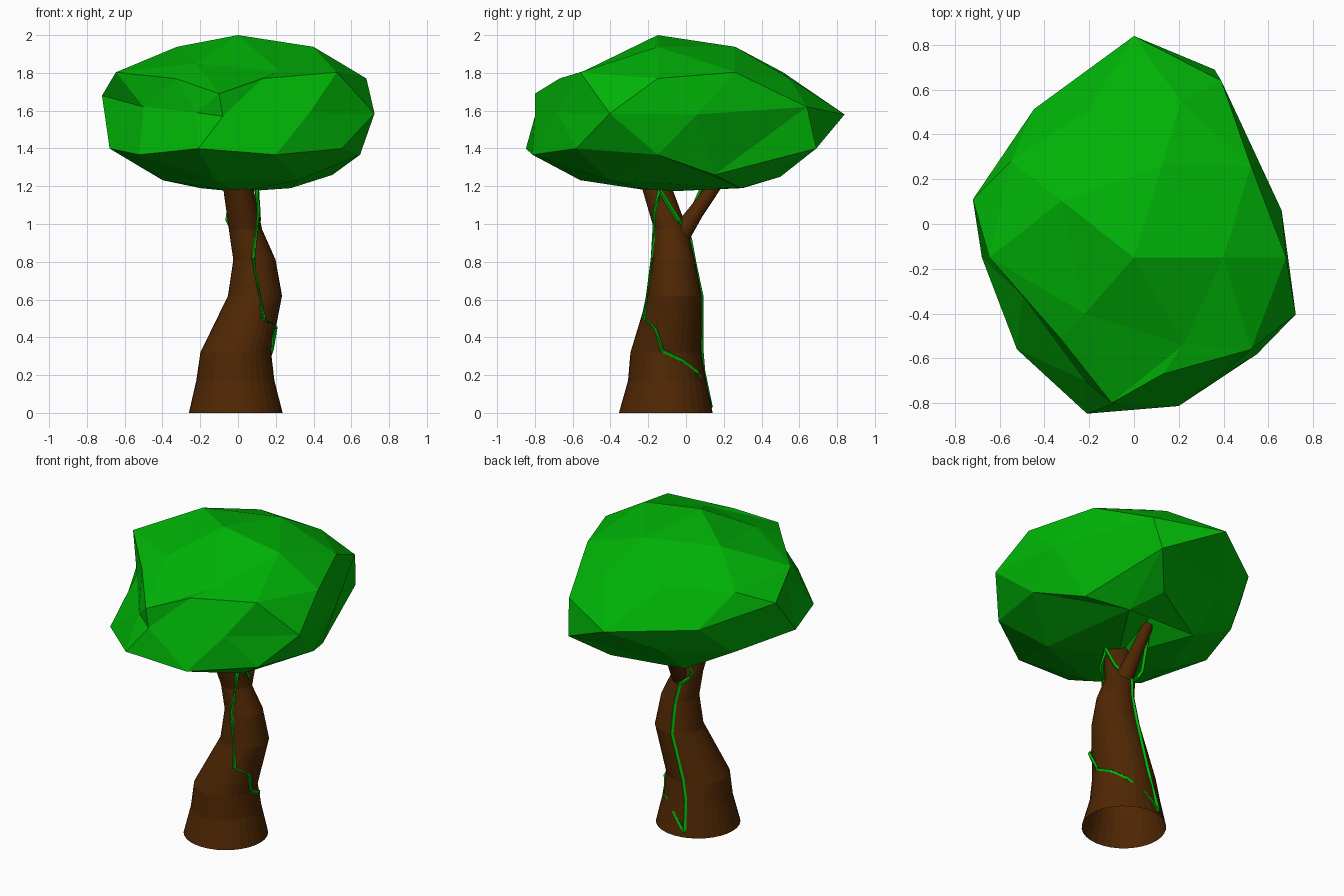
import bpy, bmesh
from math import cos, sin, tau
from mathutils import Vector

if "Cube" in bpy.data.objects:
    bpy.data.objects.remove(bpy.data.objects["Cube"])


def material(name, rgb):
    m = bpy.data.materials.new(name)
    m.diffuse_color = (*rgb, 1)
    m.use_nodes = True
    m.node_tree.nodes["Principled BSDF"].inputs["Base Color"].default_value = m.diffuse_color
    return m


leaf = material("leaf_green", (0.0, 0.45, 0.002))
bark = material("bark_brown", (0.078, 0.02, 0.001))


def finish(bm, name, mat):
    mesh = bpy.data.meshes.new(name)
    bm.to_mesh(mesh)
    bm.free()
    mesh.materials.append(mat)
    ob = bpy.data.objects.new(name, mesh)
    bpy.context.collection.objects.link(ob)
    return ob


def tube(name, stations, sides, mat, horizontal=False, cap_start=False):
    """Loft round rings along stations of (x, y, z, radius)."""
    bm = bmesh.new()
    up = Vector((0, 0, 1))
    pts = [Vector(s[:3]) for s in stations]
    rings = []
    for i, p in enumerate(pts):
        d = pts[min(i + 1, len(pts) - 1)] - pts[max(i - 1, 0)]
        rot = up.rotation_difference(up if horizontal else d)
        r = stations[i][3]
        rings.append([bm.verts.new(p + rot @ Vector((r * cos(tau * k / sides), r * sin(tau * k / sides), 0)))
                      for k in range(sides)])
    for a, b in zip(rings, rings[1:]):
        for k in range(sides):
            j = (k + 1) % sides
            bm.faces.new((a[k], a[j], b[j], b[k]))
    bm.faces.new(rings[-1])
    if cap_start:
        bm.faces.new(rings[0][::-1])
    return finish(bm, name, mat)


# Canopy: squashed icosphere with some vertices pulled to make it uneven
bm = bmesh.new()
bmesh.ops.create_icosphere(bm, subdivisions=2, radius=1)
pulls = [  # direction on the sphere -> new position
    ((0, 1, 0), (0, .84, 1.58)),
    ((.59, .81, 0), (.39, .64, 1.62)),
    ((.26, .81, -.53), (.36, .69, 1.40)),
    ((.72, .53, -.45), (.50, .15, 1.26)),
    ((.43, .31, -.85), (.28, .29, 1.19)),
    ((-.16, .5, -.85), (-.20, .30, 1.19)),
    ((.95, .31, 0), (.66, .06, 1.58)),
    ((-.95, .31, 0), (-.72, .11, 1.68)),
    ((-.95, -.31, 0), (-.50, -.32, 1.62)),
    ((-.72, -.53, .45), (-.33, -.51, 1.77)),
    ((-.59, -.81, 0), (-.22, -.70, 1.59)),
    ((-.26, -.81, .53), (-.10, -.80, 1.69)),
    ((0, -1, 0), (-.08, -.80, 1.57)),
    ((.59, -.81, 0), (.38, -.68, 1.59)),
    ((.28, -.85, .45), (.13, -.67, 1.77)),
    ((.16, -.5, .85), (.22, -.54, 1.81)),
    ((-.43, -.31, .85), (-.22, -.40, 1.85)),
]


def nearest(d):
    return min(bm.verts, key=lambda v: (v.co - Vector(d)).length)


moves = [(nearest(d), p) for d, p in pulls]
# faces that get an extra point: hollow around the branch, bulge behind it
a, b = nearest((.43, .31, -.85)), nearest((-.16, .5, -.85))
hollow = {a, b, nearest((0, 0, -1))}
bulge = {a, b, nearest((.26, .81, -.53))}
pokes = [(f, p) for s, p in ((hollow, (.03, .2, 1.29)), (bulge, (.19, .50, 1.25)))
         for f in bm.faces if set(f.verts) == s]
for v in bm.verts:
    v.co = Vector((v.co.x * .76, v.co.y * .82 - .15, v.co.z * .415 + 1.585))
for v, p in moves:
    v.co = p
for f, p in pokes:
    bmesh.ops.poke(bm, faces=[f])["verts"][0].co = p
finish(bm, "canopy", leaf)

# Trunk: crooked taper, open at the base
tube("trunk", [(-.012, -.107, 0, .248), (-.014, -.1, .17, .207), (-.012, -.107, .32, .187),
               (.09, -.06, .62, .143), (.087, -.065, .81, .112), (.04, -.08, .97, .088),
               (.003, -.15, 1.18, .08), (0, -.16, 1.3, .07)], 32, bark, horizontal=True)

# Side branch reaching backwards into the canopy
tube("branch", [(.06, -.06, .9, .06), (.045, .05, 1.06, .042), (.035, .165, 1.22, .034),
                (.033, .18, 1.24, .02)], 16, bark)


# Vines winding around the trunk
def vine(name, pts):
    tube(name, [(*p, .012) for p in pts], 4, leaf, cap_start=True)


vine("front_vine", [(.10, -.14, 1.18), (.11, -.165, 1.07), (.08, -.178, .82), (.135, -.225, .5),
                    (.2, -.165, .45), (.178, -.125, .33), (.16, -.02, .28), (.1, .06, .21),
                    (.01, .105, .13), (-.08, .13, .03)])
vine("back_vine", [(-.08, .13, .03), (-.06, .09, .22), (-.035, .08, .34), (.045, .08, .62),
                   (.05, .042, .8), (.03, .02, .92)])
vine("vine_fork_right", [(.03, .02, .92), (.11, -.04, 1.02), (.10, -.14, 1.18)])
vine("vine_fork_left", [(.03, .02, .92), (-.03, .0, .97), (-.055, .01, 1.02), (-.03, .09, 1.2)])
